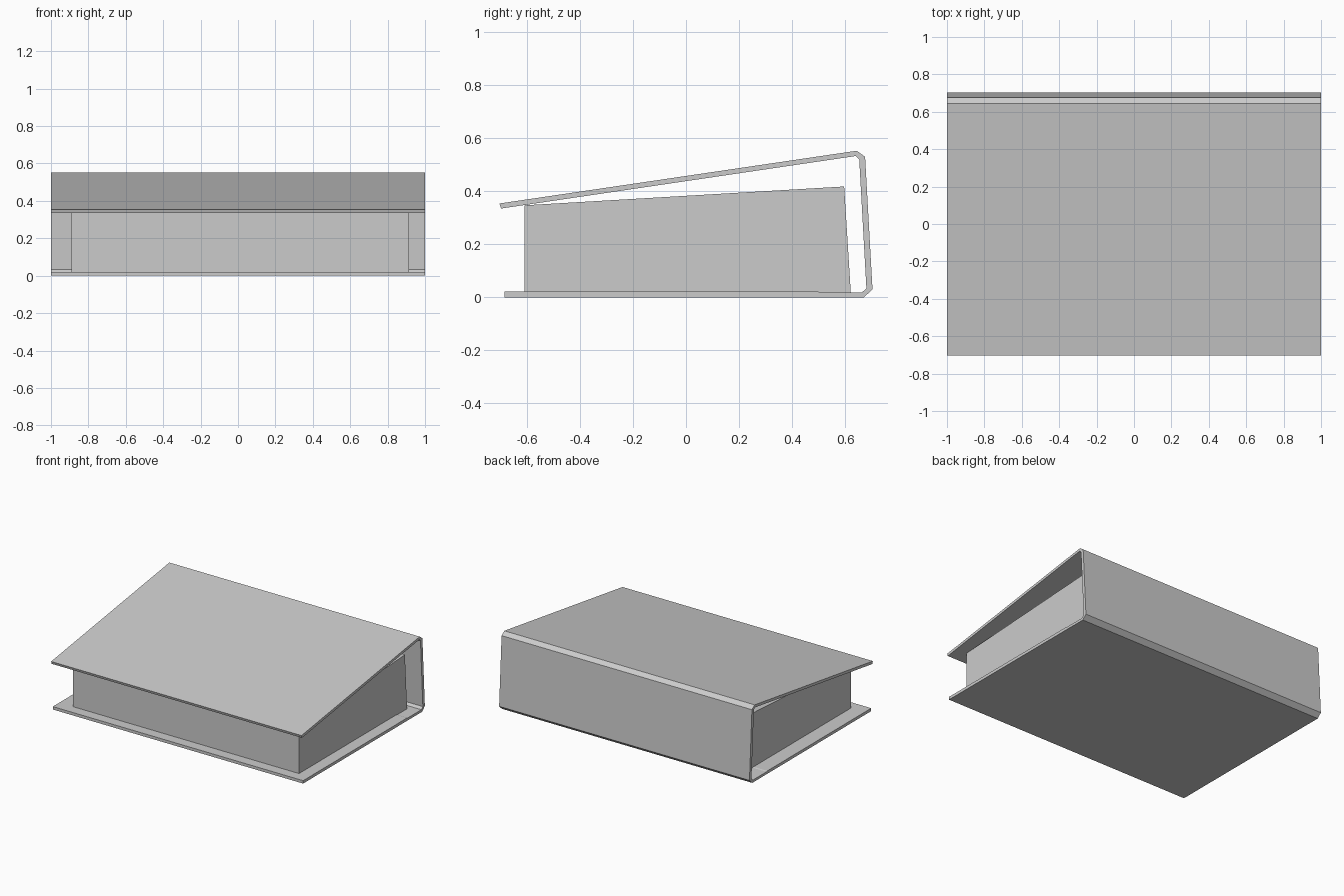
import bpy, bmesh

if "Cube" in bpy.data.objects:
    bpy.data.objects.remove(bpy.data.objects["Cube"])


def extrude_profile(name, profile, x0, x1):
    """Extrude a (y, z) outline along x into a closed solid."""
    bm = bmesh.new()
    face = bm.faces.new([bm.verts.new((x0, y, z)) for y, z in profile])
    ext = bmesh.ops.extrude_face_region(bm, geom=[face])
    moved = [v for v in ext["geom"] if isinstance(v, bmesh.types.BMVert)]
    bmesh.ops.translate(bm, verts=moved, vec=(x1 - x0, 0, 0))
    bmesh.ops.recalc_face_normals(bm, faces=bm.faces)
    mesh = bpy.data.meshes.new(name)
    bm.to_mesh(mesh)
    bm.free()
    obj = bpy.data.objects.new(name, mesh)
    bpy.context.collection.objects.link(obj)
    return obj


# Cover: bottom board, spine and sloping top board in one folded strip
outer = [(-0.685, 0.0), (0.672, 0.0), (0.704, 0.03), (0.676, 0.53),
         (0.645, 0.553), (-0.704, 0.354)]
inner = [(-0.698, 0.335), (0.64, 0.533), (0.654, 0.519), (0.681, 0.034),
         (0.664, 0.018), (0.51, 0.018), (0.50, 0.021), (-0.685, 0.021)]
extrude_profile("book_cover", outer + inner, -1.0, 1.0)

# Page block: wedge that rises toward the spine
pages = [(-0.61, 0.018), (0.622, 0.018), (0.597, 0.418), (-0.61, 0.347)]
extrude_profile("page_block", pages, -0.89, 0.915)
